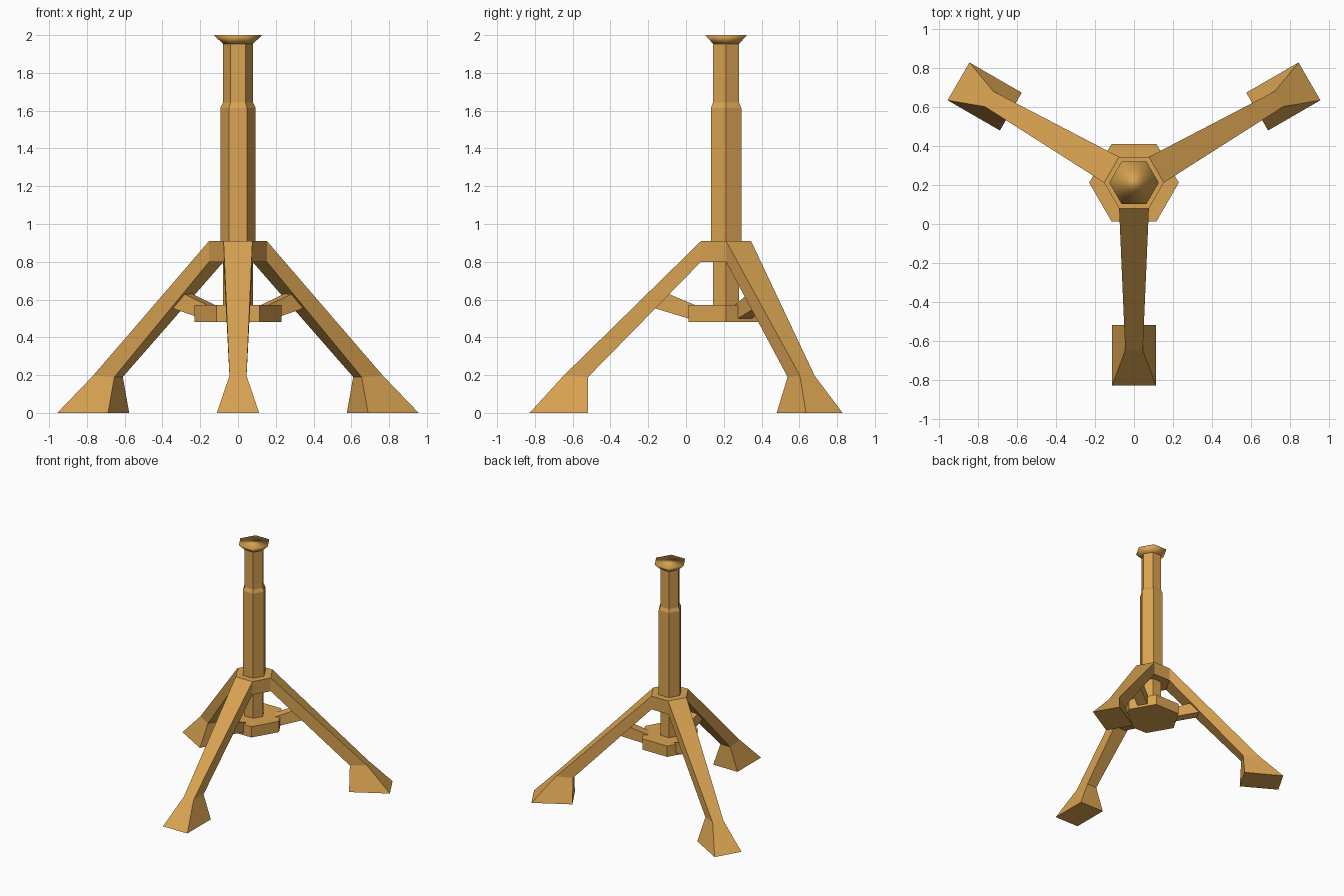
import bpy, bmesh
from math import cos, sin, pi, radians
from mathutils import Vector

if "Cube" in bpy.data.objects:
    bpy.data.objects.remove(bpy.data.objects["Cube"])

CY = 0.212                     # y of the central axis
LEG_ANGLES = [radians(a) for a in (-90, 30, 150)]

mat = bpy.data.materials.new("tan_paint")
mat.diffuse_color = (0.70, 0.37, 0.085, 1)
mat.use_nodes = True
mat.node_tree.nodes["Principled BSDF"].inputs["Base Color"].default_value = mat.diffuse_color


def finish(name, bm):
    bmesh.ops.recalc_face_normals(bm, faces=bm.faces)
    me = bpy.data.meshes.new(name)
    bm.to_mesh(me)
    bm.free()
    me.materials.append(mat)
    ob = bpy.data.objects.new(name, me)
    ob.location.y = CY
    bpy.context.collection.objects.link(ob)
    return ob


def hex_loft(profile):
    """Six-sided solid through (radius, z) rings, corners on the x axis."""
    bm = bmesh.new()
    rings = [[bm.verts.new((r * cos(i * pi / 3), r * sin(i * pi / 3), z))
              for i in range(6)] for r, z in profile]
    bm.faces.new(rings[0])
    bm.faces.new(rings[-1])
    for a, b in zip(rings, rings[1:]):
        for i in range(6):
            j = (i + 1) % 6
            bm.faces.new((a[i], a[j], b[j], b[i]))
    bmesh.ops.recalc_face_normals(bm, faces=bm.faces)
    return bm


def polar(angle, r, side, z):
    d = Vector((cos(angle), sin(angle), 0))
    return d * r + Vector((-d.y, d.x, 0)) * side + Vector((0, 0, z))


def side_face(bm, angle):
    d = Vector((cos(angle), sin(angle), 0))
    return max(bm.faces, key=lambda f: f.normal.dot(d))


# Hub with three legs and flared feet pulled out of alternate sides
bm = hex_loft([(0.153, 0.80), (0.153, 0.91)])
faces = [(a, side_face(bm, a)) for a in LEG_ANGLES]
for angle, face in faces:
    t = Vector((-sin(angle), cos(angle), 0))
    # (upper r, upper z, lower r, lower z, half width)
    for ur, uz, lr, lz, w in ((0.86, 0.197, 0.73, 0.19, 0.045),
                              (1.04, 0.0, 0.73, 0.0, 0.112)):
        face = bmesh.ops.extrude_discrete_faces(bm, faces=[face])["faces"][0]
        mid = sum(v.co.z for v in face.verts) / 4
        for v in face.verts:
            s = w if v.co.dot(t) > 0 else -w
            v.co = polar(angle, ur, s, uz) if v.co.z > mid else polar(angle, lr, s, lz)
finish("tripod_legs", bm)

# Braces between the lower plate and the undersides of the legs
for n, angle in enumerate(LEG_ANGLES):
    bm = bmesh.new()
    section = [(0.15, 0.565), (0.19, 0.497), (0.38, 0.555), (0.305, 0.63)]
    sides = [[bm.verts.new(polar(angle, r, s, z)) for r, z in section]
             for s in (-0.042, 0.042)]
    for ring in sides:
        bm.faces.new(ring)
    for i in range(4):
        j = (i + 1) % 4
        bm.faces.new((sides[0][i], sides[0][j], sides[1][j], sides[1][i]))
    finish(f"brace_{n + 1}", bm)

# Lower plate and telescoping column
finish("lower_plate", hex_loft([(0.23, 0.48), (0.23, 0.57)]))
finish("inner_column", hex_loft([(0.08, 0.55), (0.08, 1.96)]))
finish("outer_sleeve", hex_loft([(0.093, 0.90), (0.093, 1.615), (0.079, 1.645)]))

# Smooth flared cap
cap = finish("top_cap", hex_loft([(0.078, 1.952), (0.127, 2.0)]))
for p in cap.data.polygons:
    p.use_smooth = True
